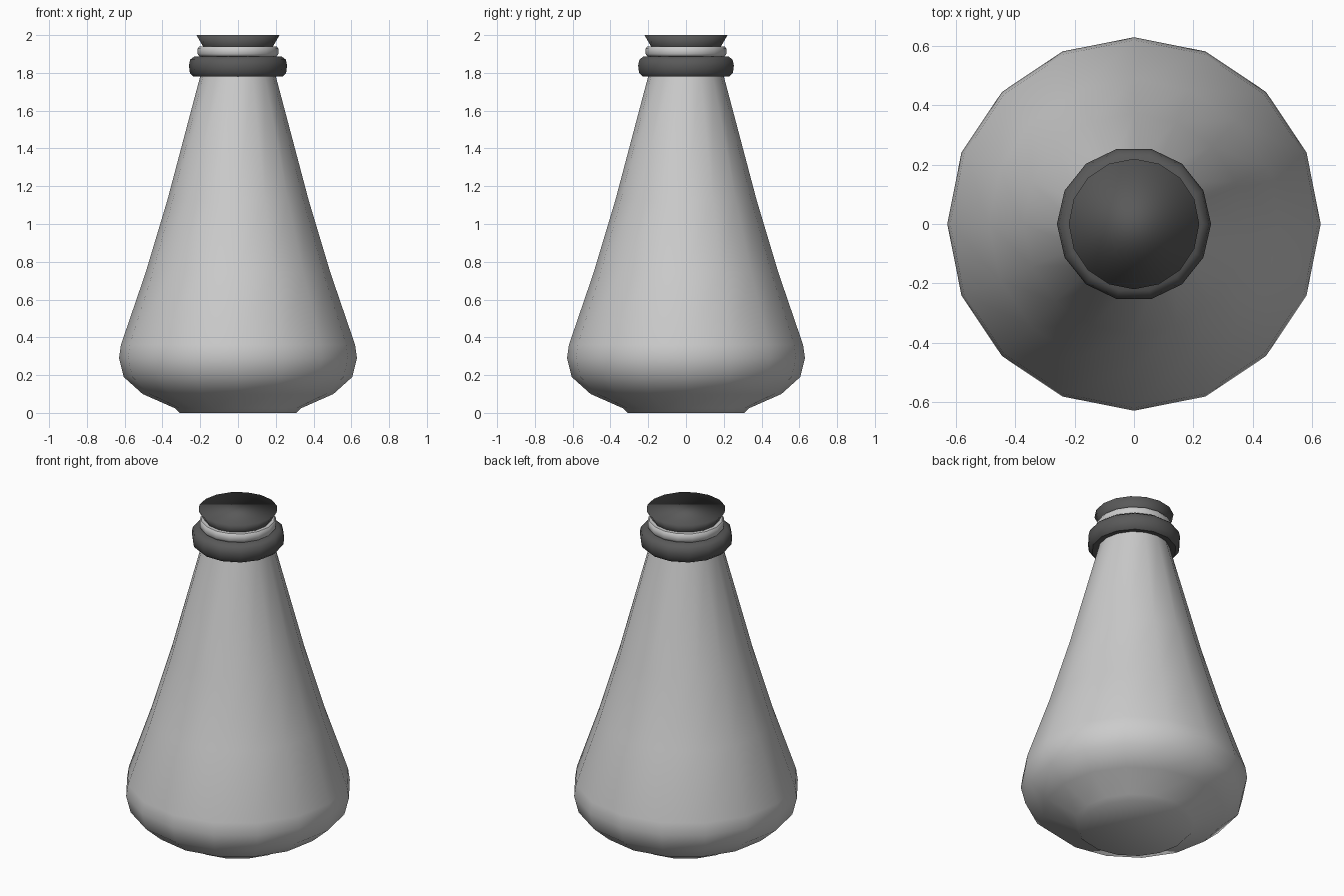
import bpy, bmesh, math

if "Cube" in bpy.data.objects:
    bpy.data.objects.remove(bpy.data.objects["Cube"])

dark = bpy.data.materials.new("dark_grey")
dark.diffuse_color = (0.1, 0.1, 0.1, 1)
dark.use_nodes = True
dark.node_tree.nodes["Principled BSDF"].inputs["Base Color"].default_value = dark.diffuse_color


def lathe(name, profile, sides, closed=False, mat=None, angle=50):
    """Spin (radius, z) points round the z axis; open profiles get end caps."""
    bm = bmesh.new()
    rings = [[bm.verts.new((r * math.cos(2 * math.pi * i / sides),
                            r * math.sin(2 * math.pi * i / sides), z))
              for i in range(sides)] for r, z in profile]
    pairs = list(zip(rings, rings[1:]))
    if closed:
        pairs.append((rings[-1], rings[0]))
    else:
        bm.faces.new(rings[0][::-1])
        bm.faces.new(rings[-1])
    for a, b in pairs:
        for i in range(sides):
            j = (i + 1) % sides
            bm.faces.new((a[i], a[j], b[j], b[i]))
    bmesh.ops.recalc_face_normals(bm, faces=bm.faces)
    mesh = bpy.data.meshes.new(name)
    bm.to_mesh(mesh)
    bm.free()
    obj = bpy.data.objects.new(name, mesh)
    bpy.context.collection.objects.link(obj)
    if mat:
        mesh.materials.append(mat)
    bpy.ops.object.select_all(action='DESELECT')
    obj.select_set(True)
    bpy.context.view_layer.objects.active = obj
    bpy.ops.object.shade_smooth_by_angle(angle=math.radians(angle))
    return obj


# Conical flask body with rounded shoulder and flat foot
lathe("flask_body", [(0.31, 0), (0.335, 0.025), (0.505, 0.10), (0.605, 0.19),
                     (0.63, 0.29), (0.62, 0.36), (0.49, 0.74), (0.373, 1.13),
                     (0.198, 1.79)], 16)

# Thick dark collar round the neck
lathe("neck_collar", [(0.17, 1.79), (0.235, 1.78), (0.255, 1.80), (0.26, 1.84),
                      (0.253, 1.87), (0.23, 1.888), (0.17, 1.888)],
      14, closed=True, mat=dark)

# Pale lip ring above the collar
lathe("lip_ring", [(0.16, 1.885), (0.205, 1.888), (0.214, 1.90), (0.214, 1.928),
                   (0.205, 1.94), (0.16, 1.942)], 16, closed=True)

# Flared stopper, smooth over its rim
lathe("stopper", [(0.17, 1.90), (0.185, 1.94), (0.22, 2.0)], 16, mat=dark, angle=180)
